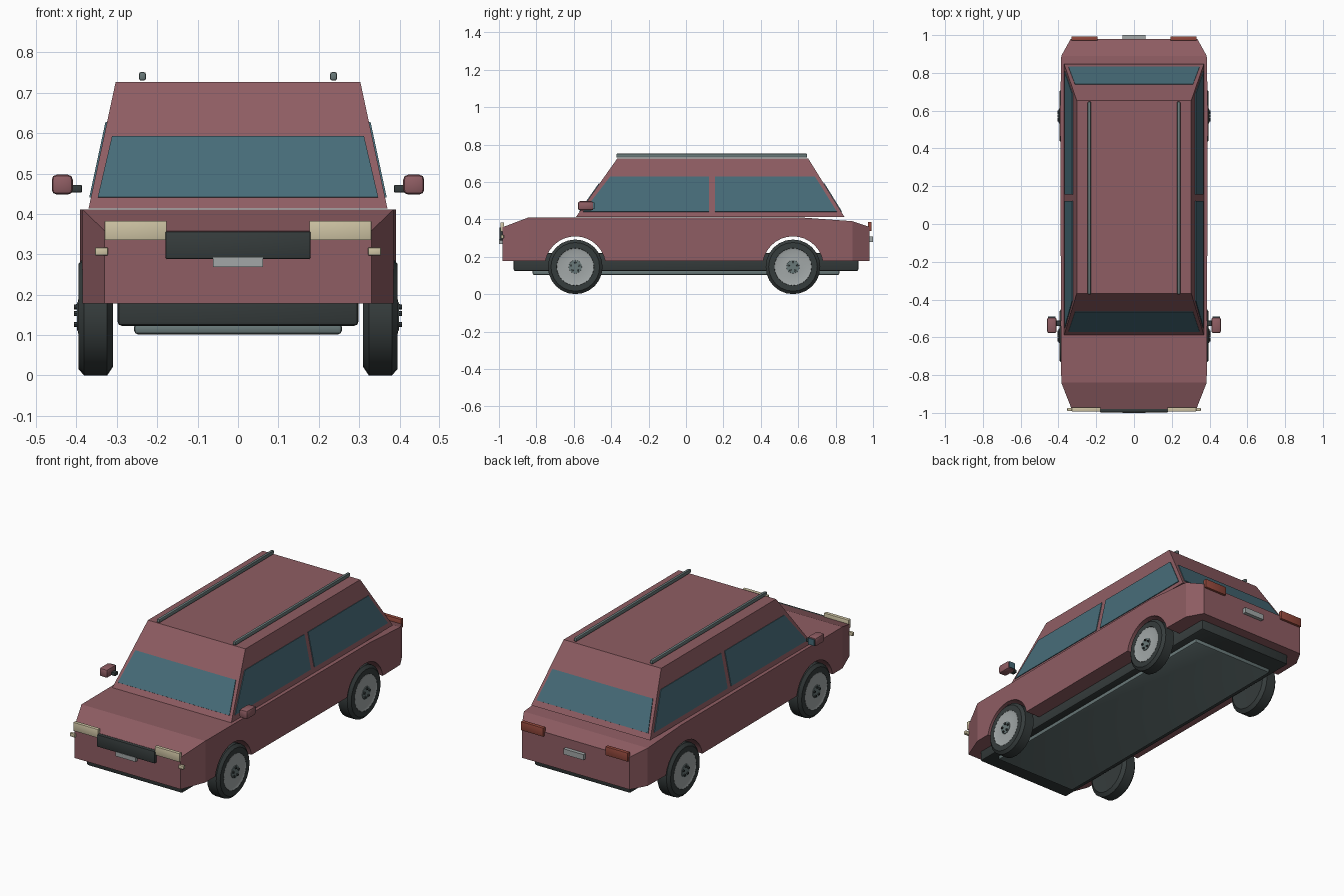
import bpy, bmesh, math
from mathutils import Vector, Matrix

if "Cube" in bpy.data.objects:
    bpy.data.objects.remove(bpy.data.objects["Cube"])


def mat(name, r, g, b):
    m = bpy.data.materials.new(name)
    m.diffuse_color = (r, g, b, 1)
    m.use_nodes = True
    m.node_tree.nodes["Principled BSDF"].inputs["Base Color"].default_value = m.diffuse_color
    return m


PAINT = mat("faded_red_paint", 0.275, 0.11, 0.125)
GLASS = mat("blue_glass", 0.063, 0.15, 0.19)
DARK = mat("dark_rubber", 0.036, 0.045, 0.045)
STEEL = mat("dull_steel", 0.14, 0.19, 0.19)
RIM = mat("light_metal", 0.36, 0.39, 0.39)
LAMP = mat("cream_lamp", 0.62, 0.55, 0.37)
TAIL = mat("red_lamp", 0.29, 0.065, 0.045)


def finish(name, bm, material, smooth=False):
    bmesh.ops.recalc_face_normals(bm, faces=bm.faces[:])
    me = bpy.data.meshes.new(name)
    bm.to_mesh(me)
    bm.free()
    me.materials.append(material)
    ob = bpy.data.objects.new(name, me)
    bpy.context.collection.objects.link(ob)
    if smooth:
        bpy.context.view_layer.objects.active = ob
        ob.select_set(True)
        bpy.ops.object.shade_smooth_by_angle(angle=math.radians(35))
        ob.select_set(False)
    return ob


def box(name, x, y, z, material, bevel=0.0):
    """Box from (min, max) pairs, with rounded edges if bevel > 0."""
    bm = bmesh.new()
    bmesh.ops.create_cube(bm, size=1)
    for v in bm.verts:
        v.co = [lo + (hi - lo) * (c + 0.5) for c, (lo, hi) in zip(v.co, (x, y, z))]
    if bevel:
        bmesh.ops.bevel(bm, geom=bm.edges[:], offset=bevel, segments=2,
                        profile=0.5, affect='EDGES')
    return finish(name, bm, material, bevel > 0)


def loft(name, rings, material):
    """Closed solid through rings of equal point count."""
    bm = bmesh.new()
    vr = [[bm.verts.new(p) for p in ring] for ring in rings]
    n = len(vr[0])
    for a, b in zip(vr, vr[1:]):
        for i in range(n):
            bm.faces.new((a[i], a[(i + 1) % n], b[(i + 1) % n], b[i]))
    bm.faces.new(vr[0])
    bm.faces.new(vr[-1])
    return finish(name, bm, material)


def plate(name, pts, material, out, t=0.004):
    """Thin pane lying on a sloped wall; out points away from the car."""
    p = [Vector(q) for q in pts]
    n = (p[1] - p[0]).cross(p[2] - p[0]).normalized()
    if n.dot(Vector(out)) < 0:
        n = -n
    return loft(name, [[q - n * t for q in p], [q + n * t for q in p]], material)


def lathe(name, profile, centre, side, material, n=24):
    """Turn (x, radius) points round an x axis through centre."""
    bm = bmesh.new()
    rings = [[bm.verts.new((side * x, centre[0] + r * math.sin(2 * math.pi * i / n),
                            centre[1] + r * math.cos(2 * math.pi * i / n)))
              for i in range(n)] for x, r in profile]
    for a, b in zip(rings, rings[1:]):
        for i in range(n):
            bm.faces.new((a[i], a[(i + 1) % n], b[(i + 1) % n], b[i]))
    bm.faces.new(rings[0])
    bm.faces.new(rings[-1])
    return finish(name, bm, material, True)


WHEEL_Y = {"front": -0.592, "rear": 0.572}
WHEEL_Z = 0.146

# Lower body: sections along y (y, half width, top height)
secs = [(-0.98, 0.33, 0.358), (-0.84, 0.385, 0.411), (0.60, 0.391, 0.411),
        (0.89, 0.385, 0.39), (0.98, 0.335, 0.36)]
body = loft("lower_body", [[(-w, y, 0.178), (w, y, 0.178), (w, y, t), (-w, y, t)]
                           for y, w, t in secs], PAINT)

# Wheel arches cut right through the body
for end, y in WHEEL_Y.items():
    cutter = lathe("arch_cutter", [(-0.6, 0.163), (0.6, 0.163)], (y, WHEEL_Z), 1, PAINT, 32)
    mod = body.modifiers.new("arch", 'BOOLEAN')
    mod.operation = 'DIFFERENCE'
    mod.solver = 'EXACT'
    mod.object = cutter
    bpy.context.view_layer.objects.active = body
    bpy.ops.object.modifier_apply(modifier=mod.name)
    bpy.data.objects.remove(cutter)

# Underbody
box("chassis", (-0.298, 0.298), (-0.922, 0.922), (0.123, 0.22), DARK, 0.01)
box("floor_pan", (-0.257, 0.257), (-0.82, 0.82), (0.102, 0.13), STEEL, 0.009)

# Cabin: tapered block, with helpers giving its walls at any height
Z0, Z1 = 0.413, 0.726
def at(a, b, z): return a + (b - a) * (z - Z0) / (Z1 - Z0)
def half(z): return at(0.37, 0.303, z)
def front(z): return at(-0.588, -0.367, z)
def back(z): return at(0.847, 0.653, z)

loft("cabin", [[(-half(z), front(z), z), (half(z), front(z), z),
                (half(z), back(z), z), (-half(z), back(z), z)] for z in (Z0, Z1)], PAINT)

# Windscreen and rear window
for name, wall, d in (("windscreen", front, -1), ("rear_window", back, 1)):
    lo, hi = 0.44, 0.59
    plate(name, [(-0.347, wall(lo), lo), (0.347, wall(lo), lo),
                 (0.312, wall(hi), hi), (-0.312, wall(hi), hi)], GLASS, (0, d, 0))

for s, side in ((-1, "left"), (1, "right")):
    # Side windows, split by a pillar
    for name, b0, b1, t1, t0 in (("front", -0.55, 0.123, 0.123, -0.406),
                                 ("rear", 0.155, 0.807, 0.69, 0.155)):
        lo, hi = 0.44, 0.627
        plate(f"{side}_{name}_window",
              [(s * half(lo), b0, lo), (s * half(lo), b1, lo),
               (s * half(hi), t1, hi), (s * half(hi), t0, hi)], GLASS, (s, 0, 0))

    def sx(a, b):
        return tuple(sorted((s * a, s * b)))

    # Roof rail
    box(f"{side}_roof_rail", sx(0.228, 0.245), (-0.372, 0.648), (0.73, 0.751), STEEL, 0.005)

    # Door mirror
    box(f"{side}_mirror_arm", sx(0.386, 0.42), (-0.54, -0.512), (0.453, 0.472), DARK, 0.003)
    box(f"{side}_mirror", sx(0.409, 0.461), (-0.578, -0.494), (0.448, 0.497), PAINT, 0.012)
    box(f"{side}_mirror_glass", sx(0.416, 0.454), (-0.496, -0.49), (0.455, 0.49), GLASS)

    # Lamps
    box(f"{side}_headlight", sx(0.177, 0.33), (-0.992, -0.972), (0.335, 0.383), LAMP, 0.002)
    box(f"{side}_indicator", sx(0.322, 0.354), (-0.99, -0.974), (0.297, 0.317), LAMP, 0.003)
    box(f"{side}_tail_light", sx(0.193, 0.332), (0.972, 0.993), (0.338, 0.387), TAIL, 0.002)

    # Wheels
    for end, y in WHEEL_Y.items():
        c = (y, WHEEL_Z)
        tag = f"{side}_{end}"
        lathe(f"{tag}_tyre", [(0.312, 0.06), (0.31, 0.125), (0.324, 0.146), (0.381, 0.146),
                              (0.395, 0.13), (0.395, 0.1), (0.385, 0.096)], c, s, DARK)
        lathe(f"{tag}_rim", [(0.375, 0.099), (0.395, 0.099), (0.391, 0.088),
                             (0.396, 0.036)], c, s, RIM)
        lathe(f"{tag}_hub", [(0.385, 0.037), (0.399, 0.035)], c, s, STEEL, 16)
        for i in range(5):
            a = 2 * math.pi * i / 5
            lathe(f"{tag}_bolt_{i + 1}", [(0.39, 0.007), (0.406, 0.006)],
                  (y + 0.024 * math.sin(a), WHEEL_Z + 0.024 * math.cos(a)), s, DARK, 8)

# Grille and blank number plates
box("grille", (-0.18, 0.18), (-0.998, -0.97), (0.288, 0.357), DARK, 0.005)
box("front_plate", (-0.062, 0.062), (-1.0, -0.975), (0.268, 0.292), RIM)
box("rear_plate", (-0.062, 0.062), (0.975, 1.0), (0.278, 0.309), RIM)
